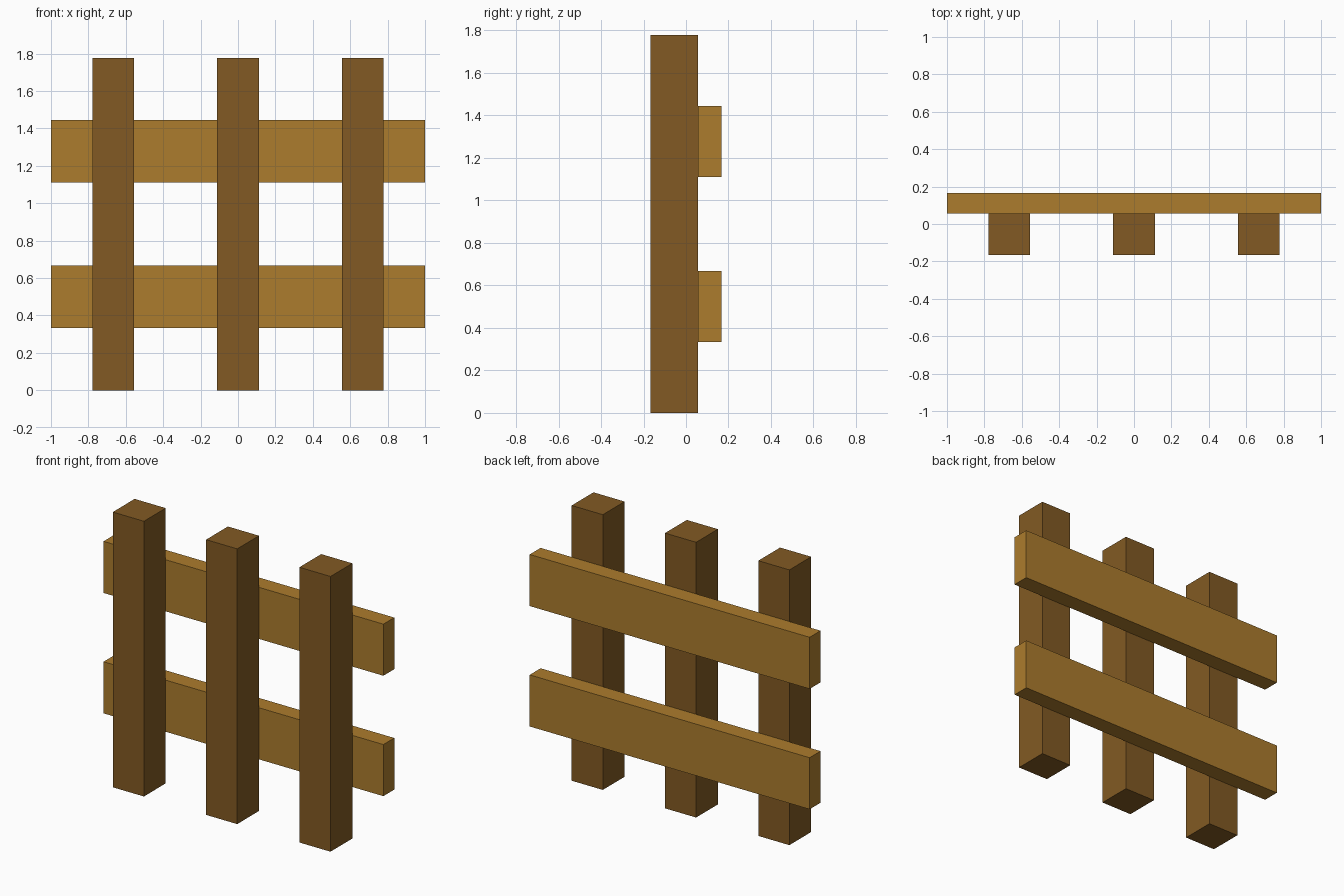
import bpy

if "Cube" in bpy.data.objects:
    bpy.data.objects.remove(bpy.data.objects["Cube"])

U = 1 / 9  # grid unit of the fence


def material(name, rgb):
    lin = [((c / 255 + 0.055) / 1.055) ** 2.4 for c in rgb]
    mat = bpy.data.materials.new(name)
    mat.diffuse_color = (*lin, 1)
    mat.use_nodes = True
    mat.node_tree.nodes["Principled BSDF"].inputs["Base Color"].default_value = mat.diffuse_color
    return mat


def box(name, lo, hi, mat):
    size = [(b - a) * U for a, b in zip(lo, hi)]
    centre = [(a + b) * U / 2 for a, b in zip(lo, hi)]
    bpy.ops.mesh.primitive_cube_add(size=1, location=centre)
    obj = bpy.context.object
    obj.name = name
    obj.scale = size
    bpy.ops.object.transform_apply(location=False, rotation=False, scale=True)
    obj.data.materials.append(mat)
    return obj


dark_wood = material("dark wood", (130, 90, 35))
light_wood = material("light wood", (172, 124, 45))

# Three upright posts at the front
for side, x in (("left", -6), ("middle", 0), ("right", 6)):
    box(f"{side}_post", (x - 1, -1.5, 0), (x + 1, 0.5, 16), dark_wood)

# Two horizontal rails fixed to the back of the posts
for level, z in (("lower", 3), ("upper", 10)):
    box(f"{level}_rail", (-9, 0.5, z), (9, 1.5, z + 3), light_wood)
